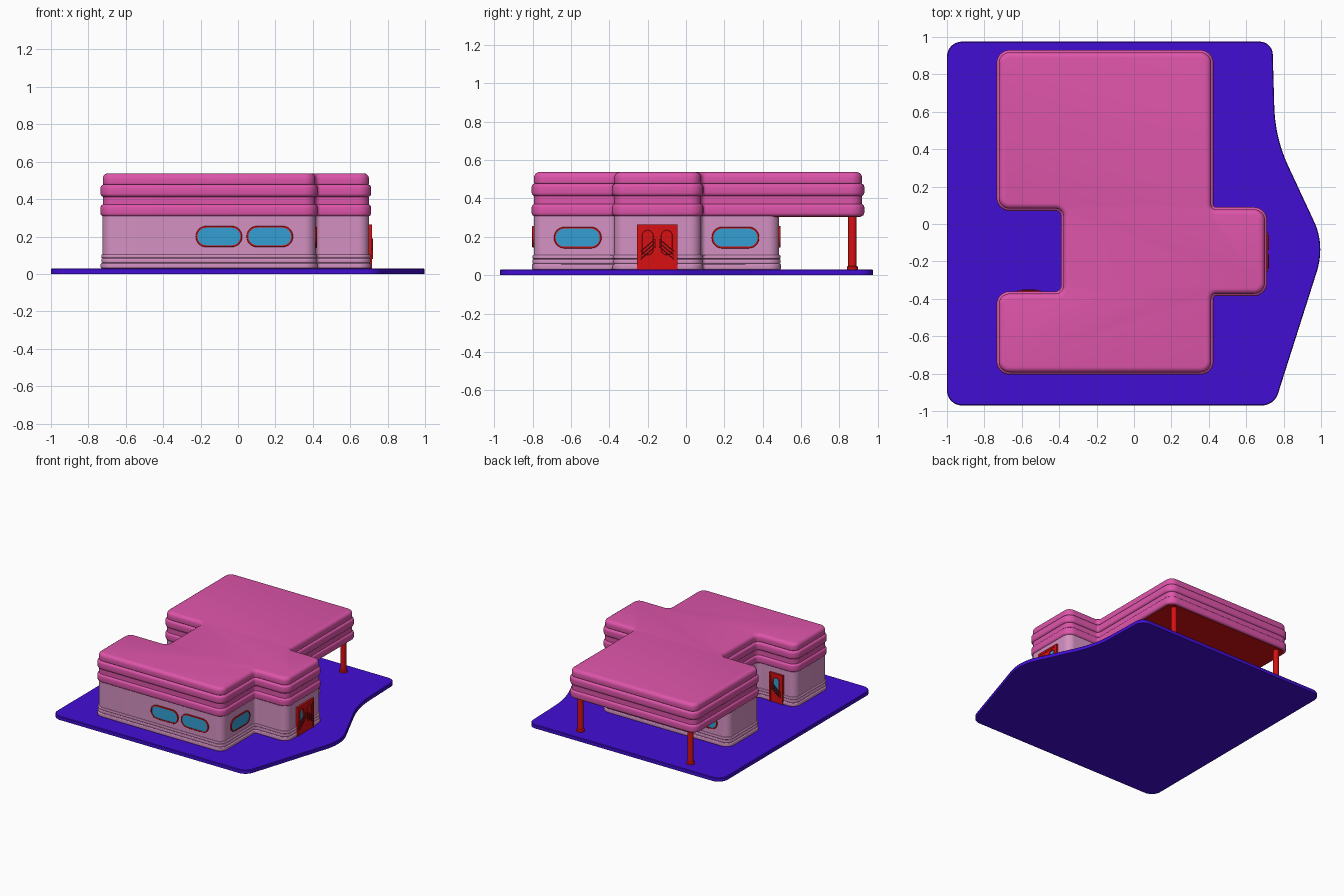
import bpy, bmesh
from math import pi, sin, cos, tan, atan2
from mathutils import Vector, Matrix

if "Cube" in bpy.data.objects:
    bpy.data.objects.remove(bpy.data.objects["Cube"])


def material(name, rgb):
    m = bpy.data.materials.new(name)
    lin = [(c / 255 / 12.92) if c < 11 else ((c / 255 + 0.055) / 1.055) ** 2.4 for c in rgb]
    m.diffuse_color = (*lin, 1)
    m.use_nodes = True
    m.node_tree.nodes["Principled BSDF"].inputs["Base Color"].default_value = m.diffuse_color
    return m


PINK = material("roof_pink", (222, 85, 170))
PALE = material("wall_pink", (212, 145, 194))
BLUE = material("slab_indigo", (66, 13, 212))
RED = material("trim_red", (215, 16, 18))
DARK = material("handle_dark_red", (110, 14, 22))
GLASS = material("glass_blue", (52, 160, 212))


def outline(corners, seg=8):
    """Counter-clockwise corners (x, y, radius) -> list of (point, outward normal)."""
    out = []
    n = len(corners)
    for i, (x, y, r) in enumerate(corners):
        p = Vector((x, y))
        a = (p - Vector(corners[i - 1][:2])).normalized()
        b = (Vector(corners[(i + 1) % n][:2]) - p).normalized()
        turn = atan2(a.x * b.y - a.y * b.x, a.dot(b))
        if r == 0:
            out.append((p, Vector((a.y, -a.x))))
            continue
        s = 1 if turn > 0 else -1
        start = p - a * r * tan(abs(turn) / 2)
        n0 = Vector((a.y, -a.x))
        centre = start - n0 * r * s
        a0 = atan2(n0.y, n0.x)
        for k in range(seg + 1):
            t = a0 + turn * k / seg
            nv = Vector((cos(t), sin(t)))
            out.append((centre + nv * r * s, nv))
    return out


def loft(name, ring, profile, mat, matrix=None):
    """Stack rings of (offset, height) over an outline and cap both ends."""
    bm = bmesh.new()
    rows = [[bm.verts.new((*(p + n * d), z)) for p, n in ring] for d, z in profile]
    m = len(ring)
    for lo, hi in zip(rows, rows[1:]):
        for i in range(m):
            j = (i + 1) % m
            bm.faces.new((lo[i], lo[j], hi[j], hi[i]))
    bm.faces.new(rows[0][::-1])
    bm.faces.new(rows[-1])
    bmesh.ops.recalc_face_normals(bm, faces=bm.faces)
    me = bpy.data.meshes.new(name)
    bm.to_mesh(me)
    bm.free()
    me.materials.append(mat)
    ob = bpy.data.objects.new(name, me)
    bpy.context.collection.objects.link(ob)
    if matrix:
        ob.matrix_world = matrix
    bpy.ops.object.select_all(action='DESELECT')
    bpy.context.view_layer.objects.active = ob
    ob.select_set(True)
    bpy.ops.object.shade_smooth_by_angle(angle=pi / 6)
    return ob


def band(z0, z1, d, r, r_top=None, k=4):
    """Profile of one moulding with rounded lower and upper edges."""
    rt = r_top or r
    low = [(d - r + r * sin(t), z0 + r - r * cos(t)) for t in [pi / 2 * i / k for i in range(k + 1)]]
    top = [(d - rt + rt * cos(t), z1 - rt + rt * sin(t)) for t in [pi / 2 * i / k for i in range(k + 1)]]
    return low + top


def facing(pos, normal):
    """Local x runs along the wall, y up, z outward."""
    up, n = Vector((0, 0, 1)), Vector(normal)
    return Matrix.Translation(pos) @ Matrix((up.cross(n), up, n)).transposed().to_4x4()


def pill(cx, cy, hw, hh):
    r = min(hw, hh) * 0.98
    return outline([(cx - hw, cy - hh, r), (cx + hw, cy - hh, r),
                    (cx + hw, cy + hh, r), (cx - hw, cy + hh, r)])


def rect(x0, y0, x1, y1, r=0):
    return outline([(x0, y0, r), (x1, y0, r), (x1, y1, r), (x0, y1, r)], 3)


def window(name, mat4, cx, cy, hw, hh, rim, base=0.0):
    ring = pill(cx, cy, hw, hh)
    loft(name + "_frame", ring, [(0, base - .01), (0, base + .006), (-.002, base + .008),
                                 (-rim, base + .008), (-rim, base + .002)], RED, mat4)
    loft(name + "_glass", ring, [(-rim, base), (-rim, base + .004)], GLASS, mat4)


def plan(y_max):
    R = 0.07
    return outline([(-.735, -.805, R), (.425, -.805, R), (.425, -.385, .015), (.712, -.385, R),
                    (.712, .09, R), (.425, .09, .015), (.425, y_max, R), (-.735, y_max, R),
                    (-.735, .07, R), (-.39, .07, .03), (-.39, -.36, .03), (-.735, -.36, R)])


# Ground slab with a bulging right edge
slab = outline([(-1, -.97, .08), (.75, -.97, .09), (.995, -.2, .4), (.997, -.06, .35),
                (.755, .46, .8), (.74, .975, .07), (-1, .975, .08)], 10)
loft("ground_slab", slab, [(0, 0), (0, .026), (-.004, .03)], BLUE)

# Walls with stepped skirting
skirt = band(.03, .058, -.001, .006) + band(.06, .083, -.004, .006) + band(.085, .105, -.004, .006)
loft("walls", plan(.497), [(-.012, .02)] + skirt + [(-.011, .105), (-.011, .32)], PALE)

# Layered roof, overhanging at the back, with a red ceiling
roof = (band(.307, .372, 0, .018) + [(-.012, .372), (-.012, .412)] +
        band(.412, .478, 0, .018) + band(.478, .538, -.012, .006, .028))
loft("roof", plan(.93), roof, PINK)
loft("ceiling", plan(.93), [(-.02, .304), (-.02, .31)], RED)

# Canopy pillars
for i, x in enumerate((-.65, .34)):
    ring = pill(x, .868, .022, .022)
    loft(f"pillar_{i + 1}", ring, [(.007, .025), (.007, .042), (.003, .047), (0, .049), (0, .31)], RED)

# Pill-shaped windows on the front, back and right walls
spots = [((-.102, -.794, .2), (0, -1, 0)), ((.17, -.794, .2), (0, -1, 0)),
         ((-.50, .486, .2), (0, 1, 0)), ((.19, .486, .2), (0, 1, 0)),
         ((.414, -.565, .196), (1, 0, 0)), ((.414, .258, .196), (1, 0, 0))]
for i, (pos, nrm) in enumerate(spots):
    window(f"window_{i + 1}", facing(pos, nrm), 0, 0, .124, .056, .009)


def door(name, mat4, half, leaves):
    H = .235
    loft(name + "_panel", rect(-half, 0, half, H, .004), [(0, -.01), (0, .012)], RED, mat4)
    # Raised surround
    for s, side in ((-1, "left"), (1, "right")):
        x = s * (half - .008)
        loft(f"{name}_{side}_jamb", rect(x - .008, 0, x + .008, H), [(0, 0), (0, .016)], RED, mat4)
    loft(name + "_lintel", rect(-half, H - .016, half, H), [(0, 0), (0, .016)], RED, mat4)
    for cx, s in leaves:
        tag = f"{name}_leaf_{'a' if s < 0 else 'b'}"
        window(tag + "_window", mat4, cx, .14, .03, .065, .005, .008)
        # Three slanted push bars and their two end mounts
        x0, x1 = cx + s * .036, cx - s * .036
        for k in range(3):
            y0, y1 = .05 + .02 * k, .112 + .02 * k
            bar = outline([(x0, y0, 0), (x1, y1, 0), (x1, y1 + .008, 0), (x0, y0 + .008, 0)])
            loft(f"{tag}_bar_{k + 1}", bar, [(0, .016), (0, .022)], DARK, mat4)
        for k, (x, y) in enumerate(((x0, .05), (x1, .112))):
            loft(f"{tag}_bar_mount_{k + 1}", rect(x - .004, y, x + .004, y + .048),
                 [(0, .01), (0, .02)], RED, mat4)


# Double entrance door on the right and single door in the left recess
door("entrance_door", facing((.701, -.15, .03), (1, 0, 0)), .105, [(-.05, -1), (.05, 1)])
door("side_door", facing((-.56, -.371, .03), (0, 1, 0)), .062, [(0, 1)])
